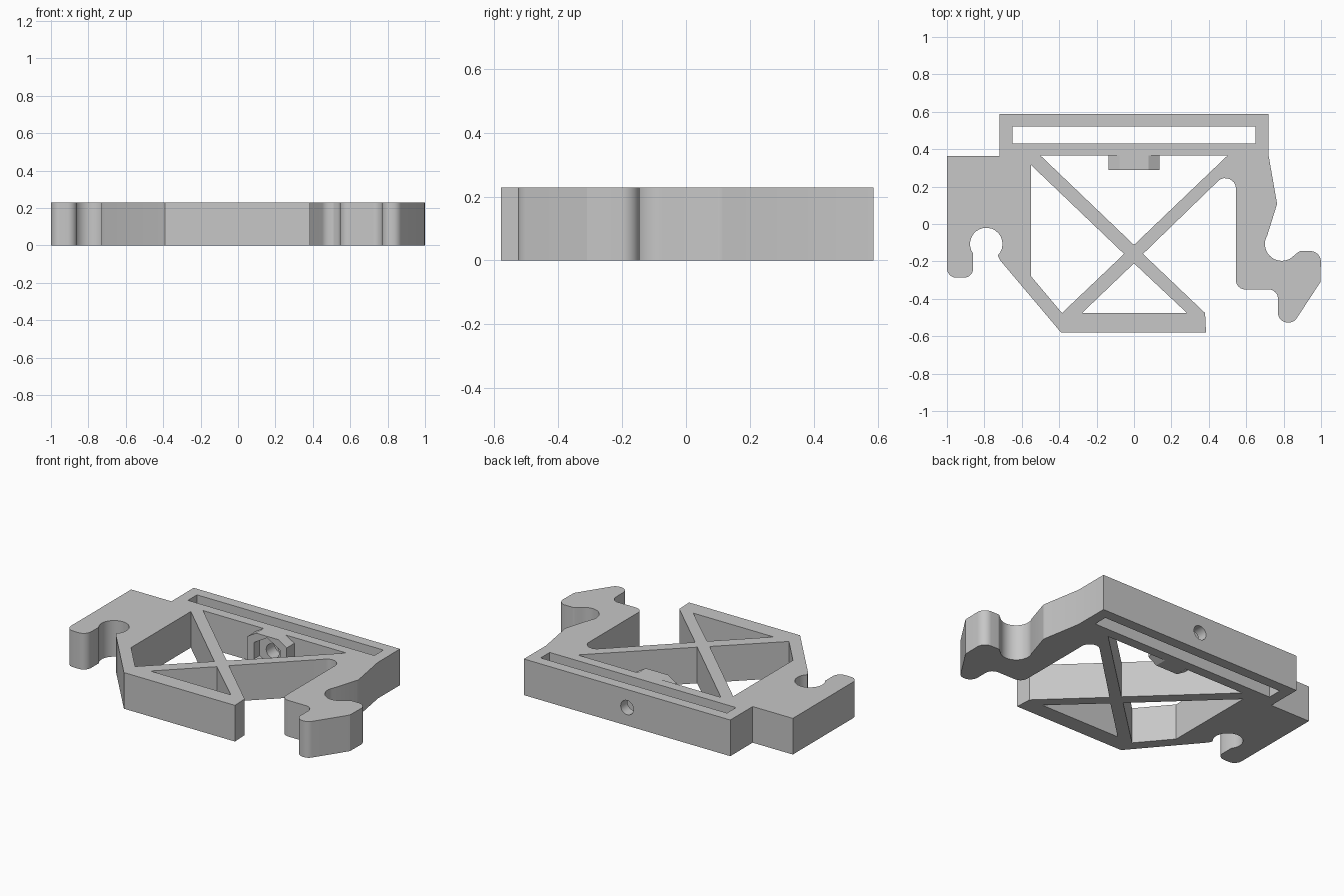
import bpy
import bmesh
from math import radians, tan, sin, cos, pi
from mathutils import Vector

HEIGHT = 0.228
MID = HEIGHT / 2

cube = bpy.data.objects.get("Cube")
if cube:
    bpy.data.objects.remove(cube, do_unlink=True)

grey = bpy.data.materials.new("plain grey")
grey.use_nodes = True
grey.diffuse_color = (0.57, 0.57, 0.57, 1)
grey.node_tree.nodes["Principled BSDF"].inputs["Base Color"].default_value = grey.diffuse_color


def arc(cx, cy, r, start, end, steps=18):
    """Points along a circular arc, angles in degrees."""
    angles = [radians(start + (end - start) * i / steps) for i in range(steps + 1)]
    return [(cx + r * cos(a), cy + r * sin(a)) for a in angles]


def rounded(corners, steps=8):
    """Replace every corner given as (x, y, radius) by a fillet."""
    result = []
    for i, corner in enumerate(corners):
        p = Vector(corner[:2])
        if len(corner) == 2:
            result.append(p)
            continue
        u = (Vector(corners[i - 1][:2]) - p).normalized()
        v = (Vector(corners[(i + 1) % len(corners)][:2]) - p).normalized()
        r, half = corner[2], u.angle(v) / 2
        centre = p + (u + v).normalized() * r / sin(half)
        a = p + u * r / tan(half) - centre
        b = p + v * r / tan(half) - centre
        for k in range(steps + 1):
            result.append(centre + a.lerp(b, k / steps).normalized() * r)
    return result


def prism(name, points, low, high, along_y=False):
    """Extrude a closed profile upward, or along y when it is drawn in x and z."""
    bm = bmesh.new()
    if along_y:
        verts = [bm.verts.new((x, low, z)) for x, z in points]
    else:
        verts = [bm.verts.new((x, y, low)) for x, y in points]
    face = bm.faces.new(verts)
    top = bmesh.ops.extrude_face_region(bm, geom=[face], use_keep_orig=True)["geom"]
    shift = Vector((0, high - low, 0) if along_y else (0, 0, high - low))
    bmesh.ops.translate(bm, vec=shift, verts=[g for g in top if isinstance(g, bmesh.types.BMVert)])
    bmesh.ops.recalc_face_normals(bm, faces=bm.faces)
    mesh = bpy.data.meshes.new(name)
    bm.to_mesh(mesh)
    bm.free()
    mesh.materials.append(grey)
    obj = bpy.data.objects.new(name, mesh)
    bpy.context.collection.objects.link(obj)
    return obj


def combine(target, other, operation):
    """Apply a boolean and remove the helper."""
    mod = target.modifiers.new("boolean", "BOOLEAN")
    mod.operation, mod.object, mod.solver = operation, other, "EXACT"
    bpy.ops.object.select_all(action="DESELECT")
    bpy.context.view_layer.objects.active = target
    target.select_set(True)
    bpy.ops.object.modifier_apply(modifier=mod.name)
    bpy.data.objects.remove(other, do_unlink=True)


def hexagon(apothem):
    """Hexagon in x and z with vertical sides, centred on the bolt axis."""
    return [(x, z + MID) for x, z in arc(0, 0, apothem / cos(pi / 6), 30, 330, 5)]


# Plate outline: front bar, open strut, left hook, back bar, right hook
outline = [(-0.39, -0.58), (0.385, -0.58), (0.38, -0.476), (0.048, -0.16), (0.545, 0.322, 0.056),
           (0.545, -0.35, 0.05), (0.77, -0.35, 0.05), (0.77, -0.527, 0.052),
           (0.855, -0.527, 0.05), (0.997, -0.31), (1, -0.145, 0.055), (0.885, -0.145, 0.02)]
outline += arc(0.79, -0.107, 0.09, 318, 150)
outline += [(0.765, 0.107, 0.04), (0.72, 0.364), (0.72, 0.587), (-0.72, 0.587), (-0.72, 0.364),
            (-1, 0.364), (-1, -0.287, 0.05), (-0.86, -0.287, 0.05)]
outline += arc(-0.79, -0.107, 0.087, 217, -45)
outline += [(-0.715, -0.195)]
frame = prism("bracket_frame", rounded(outline), 0, HEIGHT)

# Openings between the struts and the long slot
openings = [
    [(-0.55, 0.315), (-0.053, -0.16), (-0.385, -0.476), (-0.55, -0.28)],
    [(-0.5, 0.366), (0.5, 0.366), (0, -0.112)],
    [(-0.278, -0.476), (0.283, -0.476), (0, -0.21)],
    [(-0.65, 0.43), (0.65, 0.43), (0.65, 0.52), (-0.65, 0.52)],
]
for shape in openings:
    combine(frame, prism("opening_cutter", shape, -0.1, HEIGHT + 0.1), "DIFFERENCE")

# Hexagonal nut boss, trimmed flush with the plate
side, flat, slope = 0.137, 0.077, 0.078
boss_profile = [(side, MID - slope), (side, MID + slope), (flat, HEIGHT), (-flat, HEIGHT),
                (-side, MID + slope), (-side, MID - slope), (-flat, 0), (flat, 0)]
combine(frame, prism("nut_boss", boss_profile, 0.29, 0.39, True), "UNION")

# Nut pocket and bolt hole
combine(frame, prism("nut_pocket", hexagon(0.09), 0.2, 0.345, True), "DIFFERENCE")
bolt = [(x, z + MID) for x, z in arc(0, 0, 0.045, 0, 345, 23)]
combine(frame, prism("bolt_hole", bolt, 0.25, 0.7, True), "DIFFERENCE")

bpy.ops.object.select_all(action="DESELECT")
frame.select_set(True)
bpy.context.view_layer.objects.active = frame
bpy.ops.object.shade_smooth_by_angle(angle=radians(30))
